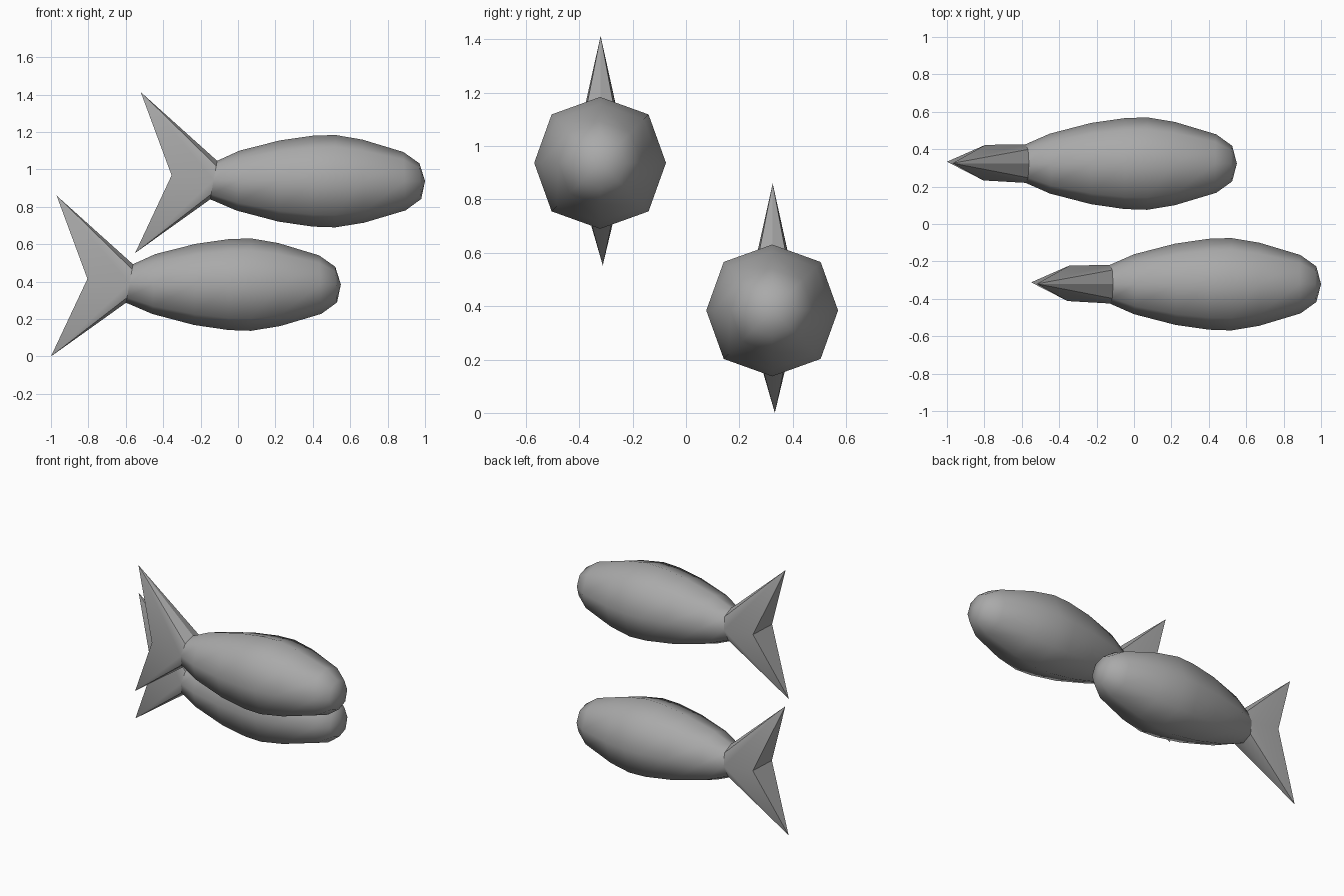
import bpy
import bmesh
import math
from mathutils import Vector

if "Cube" in bpy.data.objects:
    bpy.data.objects.remove(bpy.data.objects["Cube"])

grey = bpy.data.materials.new("mid grey")
grey.diffuse_color = (0.4, 0.4, 0.4, 1)
grey.use_nodes = True
grey.node_tree.nodes["Principled BSDF"].inputs["Base Color"].default_value = grey.diffuse_color

# Body stations: x, centre z, radius, lean of the ring (x shift per unit of height)
STATIONS = [
    (-0.58, 0.39, 0.103, 0.18),
    (-0.45, 0.387, 0.16, 0.05),
    (-0.23, 0.385, 0.217, 0.02),
    (-0.05, 0.384, 0.243, 0.0),
    (0.07, 0.384, 0.247, 0.0),
    (0.22, 0.384, 0.222, -0.02),
    (0.44, 0.384, 0.156, -0.04),
    (0.525, 0.384, 0.095, -0.05),
]
NOSE = (0.55, 0.0, 0.385)
SIDES = 8


def ring_points(x, cz, r, lean):
    """Octagon across the body, first point on top, going toward +y."""
    pts = []
    for i in range(SIDES):
        a = 2 * math.pi * i / SIDES
        k = r * (1.04 if i % 2 else 1.0)
        dz = k * math.cos(a)
        pts.append(Vector((x + lean * dz, k * math.sin(a), cz + dz)))
    return pts


def finish(name, bm, location):
    bmesh.ops.recalc_face_normals(bm, faces=bm.faces[:])
    for f in bm.faces:
        f.smooth = True
    mesh = bpy.data.meshes.new(name)
    bm.to_mesh(mesh)
    bm.free()
    mesh.materials.append(grey)
    obj = bpy.data.objects.new(name, mesh)
    obj.location = location
    bpy.context.collection.objects.link(obj)
    return obj


def make_body(name, location):
    bm = bmesh.new()
    rings = [[bm.verts.new(p) for p in ring_points(*s)] for s in STATIONS]
    for a, b in zip(rings, rings[1:]):
        for i in range(SIDES):
            j = (i + 1) % SIDES
            bm.faces.new((a[i], a[j], b[j], b[i]))
    nose = bm.verts.new(NOSE)
    for i in range(SIDES):
        bm.faces.new((rings[-1][i], rings[-1][(i + 1) % SIDES], nose))
    finish(name, bm, location)


def make_tail(name, location):
    bm = bmesh.new()
    base = [bm.verts.new(p) for p in ring_points(*STATIONS[0])]
    top = bm.verts.new((-0.97, 0.002, 0.86))
    bottom = bm.verts.new((-1.0, 0.01, 0.0))
    notch = {2: bm.verts.new((-0.795, 0.1, 0.415)),
             6: bm.verts.new((-0.805, -0.09, 0.415))}
    # Each side: ridge face, then the broad face out to the notch, above and below
    for side, up, down in ((2, 1, 3), (6, 7, 5)):
        for tip, diag, ridge in ((top, up, 0), (bottom, down, 4)):
            bm.faces.new((base[ridge], base[diag], tip))
            bm.faces.new((base[diag], base[side], tip))
            bm.faces.new((base[side], notch[side], tip))
    # Hollow rear faces between the two lobes
    bm.faces.new((top, notch[2], notch[6]))
    bm.faces.new((bottom, notch[2], notch[6]))
    obj = finish(name, bm, location)
    bpy.ops.object.select_all(action='DESELECT')
    obj.select_set(True)
    bpy.context.view_layer.objects.active = obj
    bpy.ops.object.shade_smooth_by_angle(angle=math.radians(30))


# Two matching fish, one lower at the back and one higher at the front
for label, place in (("lower", (0, 0.323, 0)), ("upper", (0.45, -0.322, 0.553))):
    make_body(label + "_fish_body", place)
    make_tail(label + "_fish_tail", place)
